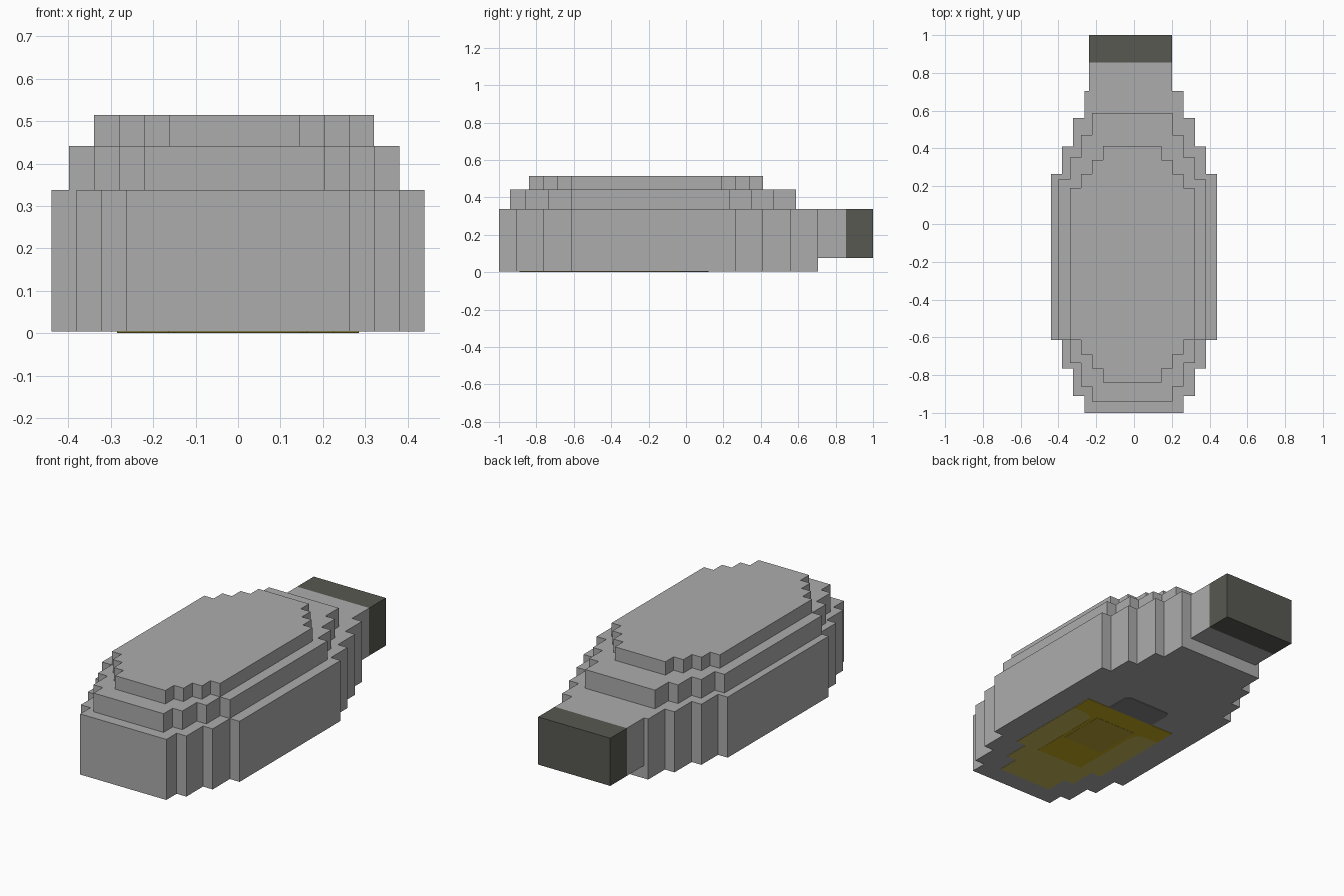
import bpy, bmesh, math

if "Cube" in bpy.data.objects:
    bpy.data.objects.remove(bpy.data.objects["Cube"], do_unlink=True)


def material(name, rgb):
    m = bpy.data.materials.new(name)
    m.diffuse_color = (*rgb, 1)
    m.use_nodes = True
    bsdf = next(n for n in m.node_tree.nodes if n.type == 'BSDF_PRINCIPLED')
    bsdf.inputs["Base Color"].default_value = (*rgb, 1)
    return m


grey = material("light grey", (0.413, 0.413, 0.413))
charcoal = material("charcoal", (0.098, 0.098, 0.085))
mid_grey = material("mid grey", (0.223, 0.223, 0.223))
olive = material("pale olive", (0.58, 0.49, 0.10))
yellow = material("yellow", (0.571, 0.413, 0.014))
ochre = material("ochre", (0.491, 0.366, 0.035))


def prism(name, outline, z0, z1, mat):
    """Extrude a flat outline from z0 up to z1."""
    bm = bmesh.new()
    face = bm.faces.new([bm.verts.new((x, y, z0)) for x, y in outline])
    ext = bmesh.ops.extrude_face_region(bm, geom=[face])
    for v in ext["geom"]:
        if isinstance(v, bmesh.types.BMVert):
            v.co.z = z1
    bmesh.ops.recalc_face_normals(bm, faces=bm.faces[:])
    mesh = bpy.data.meshes.new(name)
    bm.to_mesh(mesh)
    bm.free()
    mesh.materials.append(mat)
    obj = bpy.data.objects.new(name, mesh)
    bpy.context.collection.objects.link(obj)
    return obj


def stepped(ys, halves, cx=0.0):
    """Staircase outline: band i runs from ys[i] to ys[i+1] with half width halves[i]."""
    right = []
    for i, h in enumerate(halves):
        right += [(h, ys[i]), (h, ys[i + 1])]
    left = [(-x, y) for x, y in reversed(right)]
    return [(x + cx, y) for x, y in right + left]


def box(x, y0, y1, cx=0.0):
    return stepped([y0, y1], [x], cx)


def fillet(cx, cy, r, a0, a1, n=6):
    return [(cx + r * math.cos(math.radians(a0 + (a1 - a0) * i / n)),
             cy + r * math.sin(math.radians(a0 + (a1 - a0) * i / n))) for i in range(n + 1)]


# Three stacked stepped tiers of the body
Z = 0.004
prism("lower_body", stepped([-1, -0.91, -0.765, -0.615, 0.265, 0.41, 0.56, 0.705],
                            [0.263, 0.322, 0.381, 0.44, 0.381, 0.322, 0.263]), Z, 0.338, grey)
prism("middle_tier", stepped([-0.94, -0.86, -0.735, -0.615, 0.235, 0.352, 0.47, 0.587],
                             [0.213, 0.272, 0.331, 0.39, 0.331, 0.272, 0.213], -0.009),
      0.338, 0.441, grey)
prism("top_tier", stepped([-0.84, -0.765, -0.69, -0.615, 0.19, 0.265, 0.34, 0.412],
                          [0.154, 0.213, 0.272, 0.33, 0.272, 0.213, 0.154], -0.009),
      0.441, 0.515, grey)

# Neck and dark end cap at the back
prism("neck", box(0.22, 0.705, 0.855, -0.018), 0.075, 0.338, grey)
prism("end_cap", box(0.22, 0.855, 1.0, -0.018), 0.075, 0.338, charcoal)

# Thin coloured plates under the body
prism("underside_panel", stepped([-0.89, -0.765, -0.615, -0.09], [0.165, 0.225, 0.285]),
      0.002, Z, olive)
r = 0.06
half = ([(0.145, -0.61)] + fillet(0.145 + r, -0.15 - r, r, 180, 90)
        + [(0.285, -0.15), (0.285, -0.03)])
prism("underside_tee", half + [(-x, y) for x, y in reversed(half)], 0.001, Z, yellow)
prism("underside_stem", box(0.125, -0.42, -0.15), 0.0, Z, ochre)
half = [(0.145, -0.03)] + fillet(0.145 - 0.03, 0.12 - 0.03, 0.03, 0, 90)
prism("underside_tab", half + [(-x, y) for x, y in reversed(half)], 0.001, Z, mid_grey)
